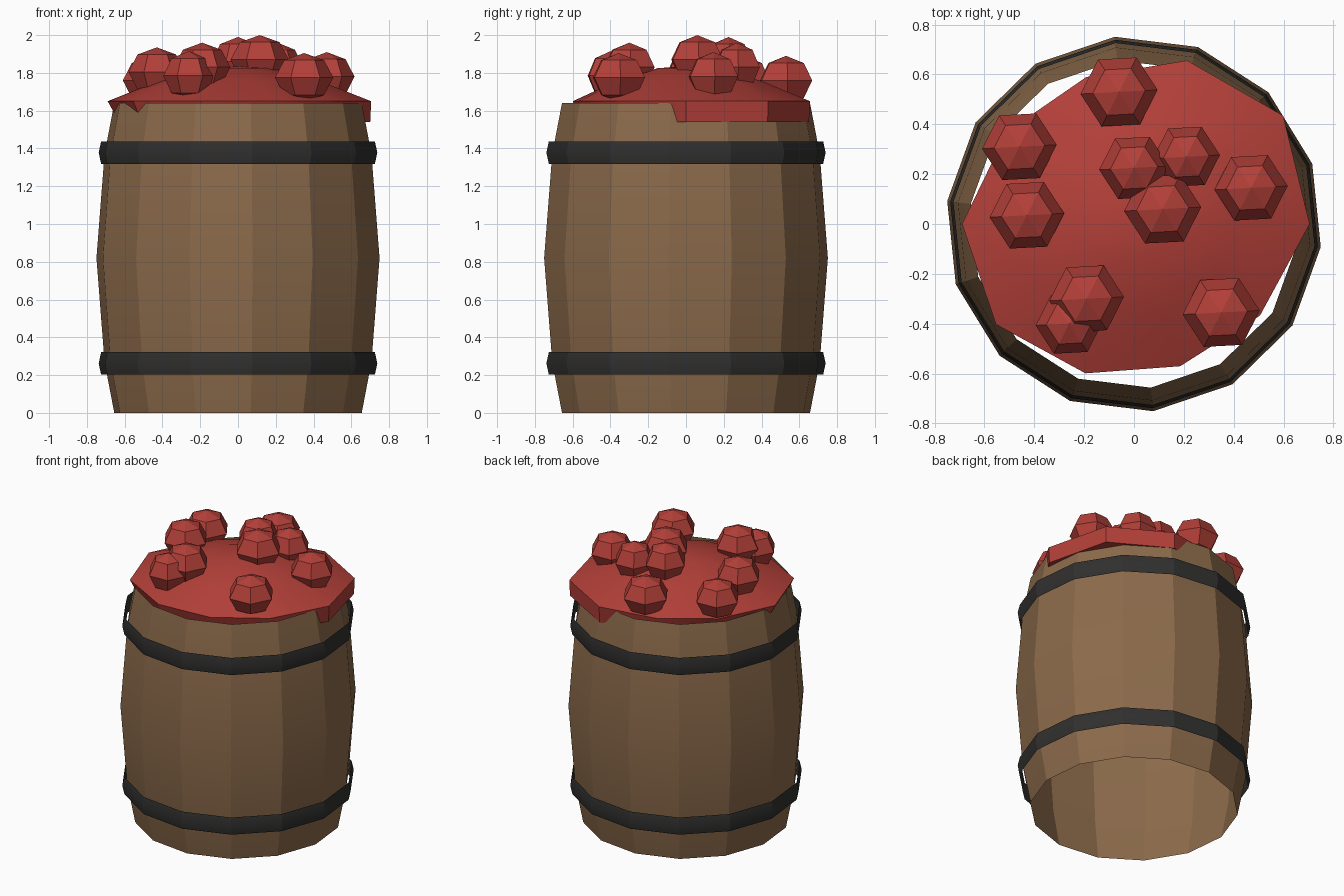
import bpy, bmesh
from math import cos, sin, radians, pi

if "Cube" in bpy.data.objects:
    bpy.data.objects.remove(bpy.data.objects["Cube"])


def material(name, rgb):
    m = bpy.data.materials.new(name)
    m.diffuse_color = (*rgb, 1)
    m.use_nodes = True
    m.node_tree.nodes["Principled BSDF"].inputs["Base Color"].default_value = m.diffuse_color
    return m


WOOD = material("wood", (0.26, 0.145, 0.07))
IRON = material("dark_iron", (0.03, 0.029, 0.028))
RED = material("fruit_red", (0.45, 0.05, 0.04))


def lathe(name, rings, sides, mat, turn=0.0, loc=(0, 0, 0), top=None, bottom=None,
          cap_bottom=False, smooth=None):
    """Stack rings (radius or list of radii, z); poles close the ends at a height."""
    bm = bmesh.new()
    loops = []
    for r, z in rings:
        radii = r if isinstance(r, (list, tuple)) else [r] * sides
        loops.append([bm.verts.new((radii[i] * cos(turn + 2 * pi * i / sides),
                                    radii[i] * sin(turn + 2 * pi * i / sides), z))
                      for i in range(sides)])
    for a, b in zip(loops, loops[1:]):
        for i in range(sides):
            j = (i + 1) % sides
            bm.faces.new((a[i], a[j], b[j], b[i]))
    if top is not None:
        p = bm.verts.new((0, 0, top))
        for i in range(sides):
            bm.faces.new((loops[-1][i], loops[-1][(i + 1) % sides], p))
    if bottom is not None:
        p = bm.verts.new((0, 0, bottom))
        for i in range(sides):
            bm.faces.new((loops[0][(i + 1) % sides], loops[0][i], p))
    if cap_bottom:
        bm.faces.new(loops[0][::-1])
    me = bpy.data.meshes.new(name)
    bm.to_mesh(me)
    bm.free()
    me.materials.append(mat)
    ob = bpy.data.objects.new(name, me)
    ob.location = loc
    bpy.context.collection.objects.link(ob)
    if smooth:
        bpy.ops.object.select_all(action='DESELECT')
        ob.select_set(True)
        bpy.context.view_layer.objects.active = ob
        bpy.ops.object.shade_smooth_by_angle(angle=radians(smooth))
    return ob


TURN = radians(-7)

# open barrel shell with bulging staves
lathe("barrel", [(0.66, 0), (0.712, 0.27), (0.755, 0.82), (0.712, 1.37), (0.66, 1.64)],
      14, WOOD, TURN, smooth=24)

# two thin hoops standing slightly off the staves
for label, z in (("lower", 0.262), ("upper", 1.378)):
    lathe(label + "_hoop", [(0.73, z - 0.06), (0.743, z), (0.73, z + 0.06)],
          14, IRON, TURN, smooth=24)

# irregular heap spilling over the rim
rim = [0.705, 0.74, 0.69, 0.62, 0.63, 0.69, 0.685, 0.63, 0.60, 0.625]
base = [0.70, 0.735, 0.685, 0.58, 0.59, 0.63, 0.63, 0.59, 0.56, 0.59]
lathe("fruit_heap", [(base, 1.54), (rim, 1.65), ([r * 0.62 for r in rim], 1.755),
                     ([r * 0.25 for r in rim], 1.825)],
      10, RED, top=1.835, cap_bottom=True, smooth=30)

# loose faceted fruits: x, y, centre height, radius
fruits = [(-0.06, 0.53, 1.76, 0.155), (-0.46, 0.31, 1.76, 0.15),
          (-0.43, 0.035, 1.805, 0.15), (0.0, 0.225, 1.86, 0.14),
          (0.21, 0.27, 1.83, 0.135), (0.115, 0.06, 1.87, 0.155),
          (0.47, 0.145, 1.78, 0.147), (0.35, -0.355, 1.775, 0.155),
          (-0.19, -0.30, 1.83, 0.15), (-0.26, -0.40, 1.785, 0.135)]
for n, (x, y, z, r) in enumerate(fruits, 1):
    h = 0.13
    lathe(f"fruit_{n}", [(r * 0.68, -h * 0.71), (r, 0), (r * 0.68, h * 0.71)],
          6, RED, radians(3), (x, y, z), top=h, bottom=-h)
